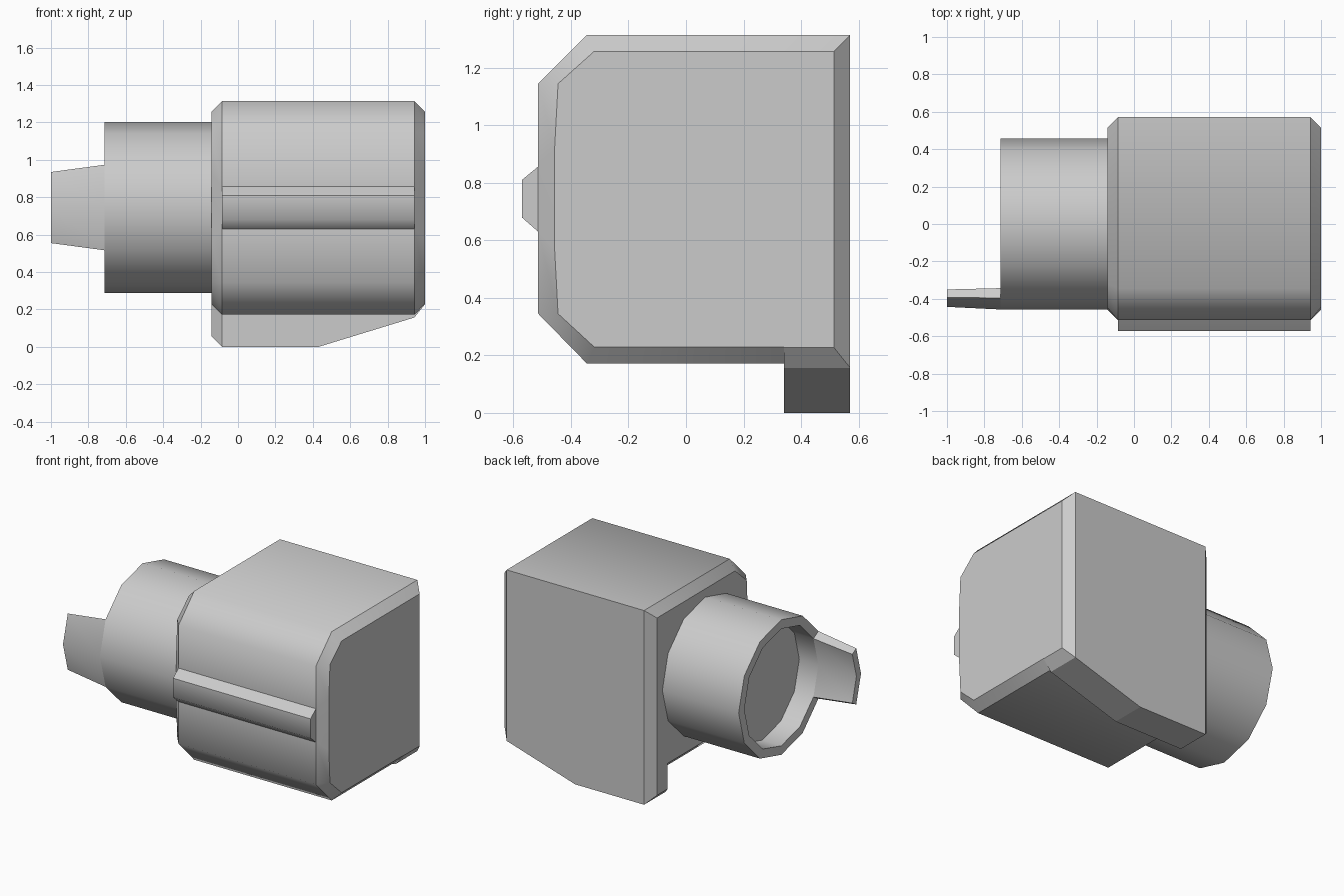
import bpy, bmesh
from math import sin, cos, pi, radians

if "Cube" in bpy.data.objects:
    bpy.data.objects.remove(bpy.data.objects["Cube"])


def loft(name, sections, closed_ends=True):
    """Skin a list of (x, [(y, z), ...]) sections; section rims stay sharp."""
    bm = bmesh.new()
    rings = [[bm.verts.new((x, y, z)) for y, z in pts] for x, pts in sections]
    n = len(rings[0])
    for a, b in zip(rings, rings[1:]):
        for i in range(n):
            j = (i + 1) % n
            bm.faces.new((a[i], a[j], b[j], b[i]))
    if closed_ends:
        bm.faces.new(rings[0][::-1])
        bm.faces.new(rings[-1])
    bmesh.ops.recalc_face_normals(bm, faces=bm.faces[:])
    index = {v: k for k, r in enumerate(rings) for v in r}
    for f in bm.faces:
        f.smooth = True
    for e in bm.edges:
        same_ring = index[e.verts[0]] == index[e.verts[1]]
        e.smooth = not same_ring and e.calc_face_angle(0) < radians(50)
    me = bpy.data.meshes.new(name)
    bm.to_mesh(me)
    bm.free()
    ob = bpy.data.objects.new(name, me)
    bpy.context.collection.objects.link(ob)
    return ob


def body_outer(fin_z):
    return [(-.514, .345), (-.345, .172), (.34, .172), (.34, fin_z),
            (.571, fin_z), (.571, 1.314), (-.345, 1.314), (-.514, 1.145),
            (-.514, .857), (-.514, .63)]


def body_inset(fin_y, fin_z):
    return [(-.445, .345), (-.32, .23), (fin_y, .23), (fin_y, fin_z),
            (.514, fin_z), (.514, 1.257), (-.32, 1.257), (-.445, 1.145),
            (-.457, .92), (-.457, .57)]


# Housing with chamfered ends and a tapering lower fin
loft("housing", [(-.143, body_inset(.40, .057)),
                 (-.086, body_outer(0)),
                 (.43, body_outer(0)),
                 (.943, body_outer(.157)),
                 (1.0, body_inset(.34, .228))])

# Ridge along the front of the housing
ridge = [(-.50, .62), (-.514, .63), (-.571, .68),
         (-.571, .81), (-.514, .857), (-.50, .867)]
loft("front_ridge", [(-.086, ridge), (.943, ridge)])

# Twelve-sided collar with a shallow socket
CZ = .745


def circle(r, n=12):
    return [(r * cos(2 * pi * i / n), CZ + r * sin(2 * pi * i / n)) for i in range(n)]


R, RI = .457, .396
loft("collar", [(-.13, circle(R)), (-.714, circle(R)),
                (-.714, circle(RI)), (-.571, circle(RI))])


# Tongue continuing the front of the collar wall
def tongue(yo, yi, yoe, yie, wo, wi):
    return [(yoe, CZ - wo), (yo, CZ), (yoe, CZ + wo),
            (yie, CZ + wi), (yi, CZ), (yie, CZ - wi)]


loft("tongue", [(-.714, tongue(-R, -RI, -R * cos(pi / 6), -RI * cos(pi / 6), R / 2, RI / 2)),
                (-1.0, tongue(-.443, -.394, -.392, -.35, .19, .165))])
